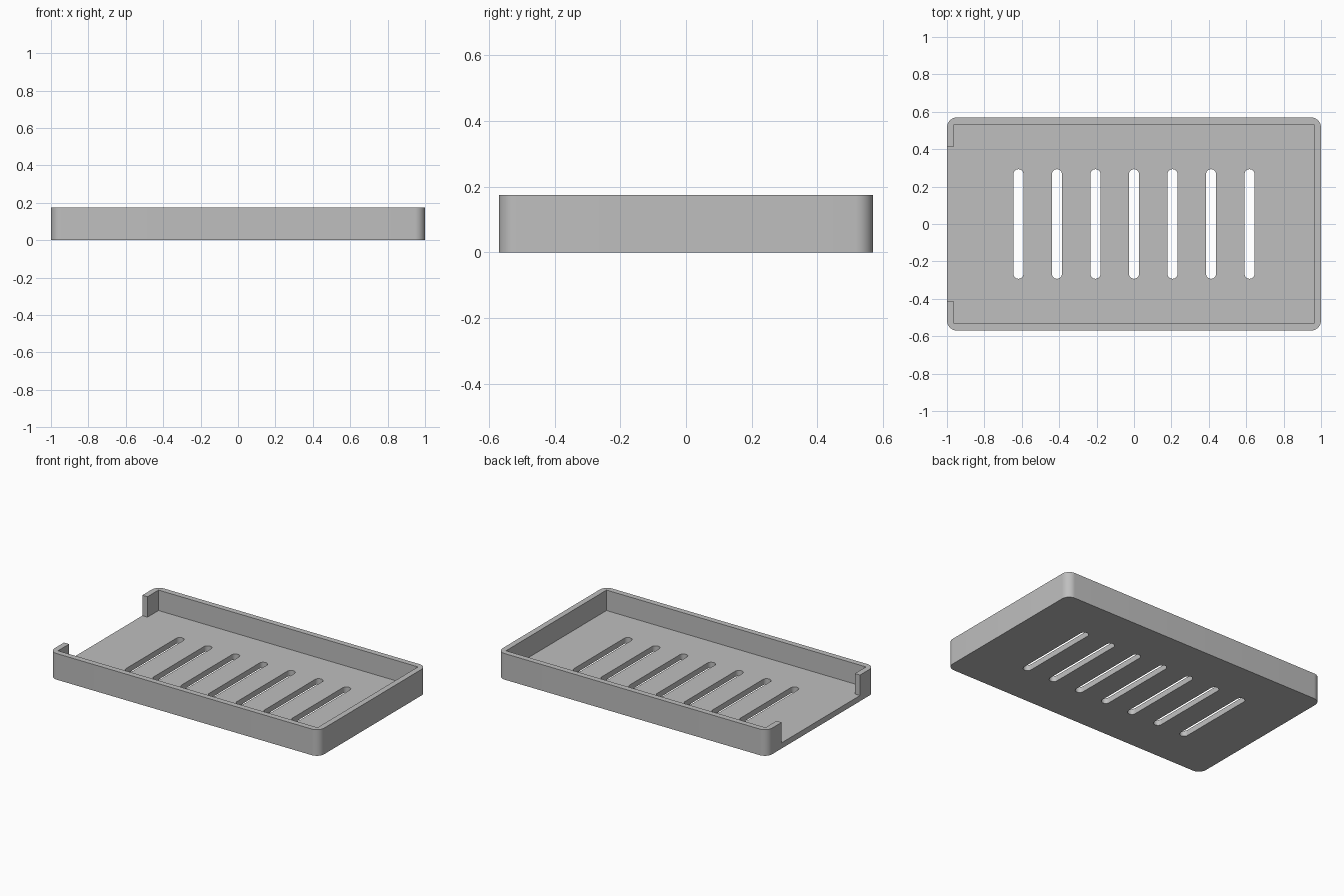
import bpy
import bmesh
from math import sin, cos, pi, radians

LENGTH, WIDTH, HEIGHT = 2.0, 1.14, 0.175
WALL, FLOOR, CORNER = 0.038, 0.038, 0.055
NOTCH = 0.415            # half width of the open end
SLOT_HALF, SLOT_R, SLOT_STEP, SLOT_COUNT = 0.293, 0.027, 0.206, 7

cube = bpy.data.objects.get("Cube")
if cube:
    bpy.data.objects.remove(cube, do_unlink=True)

grey = bpy.data.materials.new("plain grey")
grey.use_nodes = True
colour = (0.52, 0.52, 0.52, 1)
grey.diffuse_color = colour
grey.node_tree.nodes["Principled BSDF"].inputs["Base Color"].default_value = colour


def rounded_rect(cx, hx, hy, r, steps):
    """Counter-clockwise outline of a rectangle with rounded corners."""
    points = []
    for i, (sx, sy) in enumerate([(1, 1), (-1, 1), (-1, -1), (1, -1)]):
        for k in range(steps + 1):
            a = (i + k / steps) * pi / 2
            points.append((cx + sx * (hx - r) + r * cos(a), sy * (hy - r) + r * sin(a)))
    return points


def extruded(name, outlines, z0, z1):
    """One object made of flat outlines raised from z0 to z1."""
    bm = bmesh.new()
    for outline in outlines:
        face = bm.faces.new([bm.verts.new((x, y, z0)) for x, y in outline])
        top = bmesh.ops.extrude_face_region(bm, geom=[face])["geom"]
        verts = [v for v in top if isinstance(v, bmesh.types.BMVert)]
        bmesh.ops.translate(bm, verts=verts, vec=(0, 0, z1 - z0))
    bmesh.ops.remove_doubles(bm, verts=bm.verts, dist=1e-5)
    bmesh.ops.recalc_face_normals(bm, faces=bm.faces)
    mesh = bpy.data.meshes.new(name)
    bm.to_mesh(mesh)
    bm.free()
    mesh.materials.append(grey)
    obj = bpy.data.objects.new(name, mesh)
    bpy.context.collection.objects.link(obj)
    return obj


# Outer block with rounded vertical corners
tray = extruded("tray", [rounded_rect(0, LENGTH / 2, WIDTH / 2, CORNER, 12)], 0, HEIGHT)

# Inside space, running out through the open end
ix, iy = LENGTH / 2 - WALL, WIDTH / 2 - WALL
half = [(ix, iy), (-ix, iy), (-ix, NOTCH), (-LENGTH, NOTCH)]
inside = half + [(x, -y) for x, y in reversed(half)]
cavity = extruded("cavity_cutter", [inside], FLOOR, HEIGHT * 2)

# Row of drain slots with round ends
centres = [(i - (SLOT_COUNT - 1) / 2) * SLOT_STEP for i in range(SLOT_COUNT)]
slots = extruded("slot_cutter",
                 [rounded_rect(x, SLOT_R, SLOT_HALF, SLOT_R, 8) for x in centres],
                 -HEIGHT, HEIGHT / 2)

bpy.ops.object.select_all(action="DESELECT")
tray.select_set(True)
bpy.context.view_layer.objects.active = tray
for cutter in (cavity, slots):
    cutter.hide_render = True
    mod = tray.modifiers.new(cutter.name, "BOOLEAN")
    mod.operation = "DIFFERENCE"
    mod.solver = "EXACT"
    mod.object = cutter
    bpy.ops.object.modifier_apply(modifier=mod.name)
for cutter in (cavity, slots):
    bpy.data.objects.remove(cutter, do_unlink=True)

bpy.ops.object.shade_smooth_by_angle(angle=radians(30))
